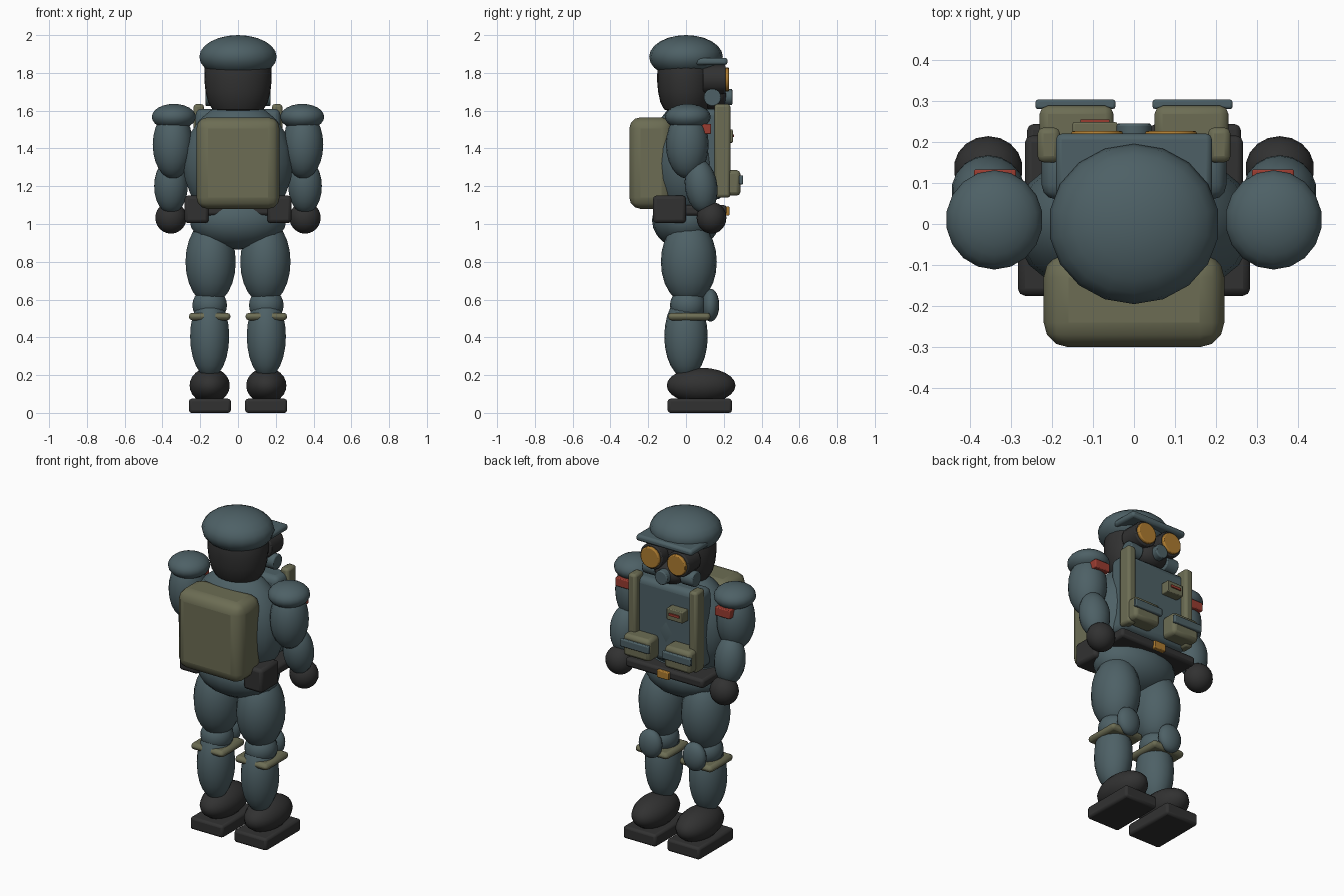
import bpy, math
from mathutils import Vector

cube = bpy.data.objects.get("Cube")
if cube:
    bpy.data.objects.remove(cube, do_unlink=True)


def material(name, rgb):
    m = bpy.data.materials.new(name)
    m.use_nodes = True
    m.diffuse_color = (*rgb, 1)
    m.node_tree.nodes["Principled BSDF"].inputs["Base Color"].default_value = (*rgb, 1)
    return m


BLUE = material("slate blue cloth", (0.075, 0.118, 0.132))
KHAKI = material("khaki canvas", (0.150, 0.152, 0.088))
BLACK = material("black rubber", (0.031, 0.031, 0.031))
AMBER = material("amber glass", (0.42, 0.20, 0.03))
RED = material("red patch", (0.32, 0.045, 0.03))


def finish(name, mat, smooth=40):
    ob = bpy.context.object
    ob.name = name
    ob.data.materials.clear()
    ob.data.materials.append(mat)
    bpy.ops.object.transform_apply(location=False, rotation=False, scale=True)
    bpy.ops.object.shade_smooth_by_angle(angle=math.radians(smooth))
    return ob


def ball(name, mat, centre, radii, tilt=0):
    bpy.ops.mesh.primitive_uv_sphere_add(segments=18, ring_count=12, location=centre,
                                         rotation=(math.radians(tilt), 0, 0))
    bpy.context.object.scale = radii
    return finish(name, mat, 60)


def box(name, mat, low, high, bevel=0.01, segments=2):
    low, high = Vector(low), Vector(high)
    bpy.ops.mesh.primitive_cube_add(size=1, location=(low + high) / 2)
    bpy.context.object.scale = high - low
    ob = finish(name, mat)
    if bevel:
        mod = ob.modifiers.new("rounded edges", 'BEVEL')
        mod.width, mod.segments = bevel, segments
    return ob


def disc(name, mat, centre, radius, depth, axis='Y', bevel=0.006):
    turn = (math.pi / 2, 0, 0) if axis == 'Y' else (0, math.pi / 2, 0)
    bpy.ops.mesh.primitive_cylinder_add(vertices=18, radius=radius, depth=depth,
                                        location=centre, rotation=turn)
    ob = finish(name, mat)
    mod = ob.modifiers.new("rounded edges", 'BEVEL')
    mod.width, mod.segments, mod.limit_method = bevel, 2, 'ANGLE'
    return ob


def lathe(name, mat, profile, depth_scale, sides=24):
    verts, faces = [], []
    for r, z in profile:
        for i in range(sides):
            a = math.tau * i / sides
            verts.append((r * math.cos(a), r * depth_scale * math.sin(a), z))
    for k in range(len(profile) - 1):
        for i in range(sides):
            j = (i + 1) % sides
            faces.append((k * sides + i, k * sides + j, (k + 1) * sides + j, (k + 1) * sides + i))
    faces.append(tuple(reversed(range(sides))))
    faces.append(tuple(range(len(verts) - sides, len(verts))))
    mesh = bpy.data.meshes.new(name)
    mesh.from_pydata(verts, [], faces)
    ob = bpy.data.objects.new(name, mesh)
    bpy.context.collection.objects.link(ob)
    bpy.ops.object.select_all(action='DESELECT')
    ob.select_set(True)
    bpy.context.view_layer.objects.active = ob
    return finish(name, mat)


def side_box(name, mat, s, low, high, bevel=0.01, segments=2):
    xs = sorted((s * low[0], s * high[0]))
    return box(name, mat, (xs[0], *low[1:]), (xs[1], *high[1:]), bevel, segments)


# Trunk
ball("torso", BLUE, (0, 0, 1.32), (0.295, 0.2, 0.325))
ball("pelvis", BLUE, (0, 0, 1.02), (0.26, 0.18, 0.155))
box("belt", BLACK, (-0.265, -0.155, 1.045), (0.265, 0.215, 1.1), 0.015)
box("belt_buckle", AMBER, (-0.04, 0.2, 1.045), (0.04, 0.23, 1.092), 0.005)
box("backpack", KHAKI, (-0.22, -0.3, 1.08), (0.22, -0.07, 1.565), 0.06, 3)
box("chest_plate", BLUE, (-0.225, 0.06, 1.13), (0.225, 0.195, 1.61), 0.035, 3)
box("chest_tag", KHAKI, (-0.15, 0.185, 1.43), (-0.04, 0.248, 1.5), 0.005)
box("chest_tag_stripe", RED, (-0.13, 0.246, 1.46), (-0.06, 0.255, 1.475), 0)

# Head
lathe("head", BLACK, [(0.105, 1.597), (0.135, 1.607), (0.158, 1.645), (0.172, 1.7),
                      (0.178, 1.76), (0.176, 1.83), (0.15, 1.9)], 0.86)
ball("cap", BLUE, (0, 0, 1.885), (0.208, 0.195, 0.115))
box("cap_brim", BLUE, (-0.19, 0.05, 1.842), (0.19, 0.22, 1.88), 0.014)
ball("mask", BLACK, (0, 0.14, 1.675), (0.1, 0.08, 0.07))
disc("mask_valve", BLUE, (0, 0.22, 1.672), 0.043, 0.05)

for s, side in ((1, "left"), (-1, "right")):
    # Goggles and mask filters
    disc(side + "_goggle_rim", BLACK, (s * 0.09, 0.15, 1.765), 0.077, 0.12)
    disc(side + "_goggle_lens", AMBER, (s * 0.09, 0.212, 1.765), 0.064, 0.03)
    disc(side + "_mask_filter", BLUE, (s * 0.13, 0.14, 1.67), 0.046, 0.085, 'X')

    # Webbing and pouches
    side_box(side + "_strap", KHAKI, s, (0.18, 0.15, 1.14), (0.235, 0.235, 1.635), 0.015)
    side_box(side + "_chest_pouch", KHAKI, s, (0.05, 0.18, 1.15), (0.23, 0.288, 1.285), 0.02)
    side_box(side + "_chest_pouch_flap", BLUE, s, (0.045, 0.28, 1.21), (0.24, 0.303, 1.257), 0.006)
    side_box(side + "_belt_pouch", BLACK, s, (0.155, -0.175, 1.005), (0.283, 0.0, 1.15), 0.018)

    # Arm
    ball(side + "_shoulder_pad", BLUE, (s * 0.34, 0.01, 1.567), (0.118, 0.121, 0.069))
    ball(side + "_upper_arm", BLUE, (s * 0.345, 0.007, 1.42), (0.108, 0.113, 0.18))
    ball(side + "_forearm", BLUE, (s * 0.355, 0.08, 1.2), (0.09, 0.086, 0.145), 8)
    ball(side + "_glove", BLACK, (s * 0.355, 0.135, 1.033), (0.084, 0.079, 0.084))
    side_box(side + "_arm_patch", RED, s, (0.287, 0.08, 1.477), (0.39, 0.133, 1.53), 0.005)

    # Leg
    ball(side + "_thigh", BLUE, (s * 0.145, 0.015, 0.8), (0.135, 0.148, 0.225))
    ball(side + "_knee", BLUE, (s * 0.15, 0.01, 0.57), (0.093, 0.095, 0.09))
    ball(side + "_knee_pad", BLUE, (s * 0.15, 0.13, 0.57), (0.075, 0.046, 0.087))
    side_box(side + "_knee_strap", KHAKI, s, (0.04, -0.095, 0.49), (0.26, 0.13, 0.53), 0.018)
    ball(side + "_shin", BLUE, (s * 0.15, 0.0, 0.405), (0.105, 0.115, 0.22))
    ball(side + "_boot", BLACK, (s * 0.15, 0.08, 0.145), (0.108, 0.182, 0.094))
    side_box(side + "_sole", BLACK, s, (0.038, -0.097, 0), (0.26, 0.243, 0.075), 0.014)
